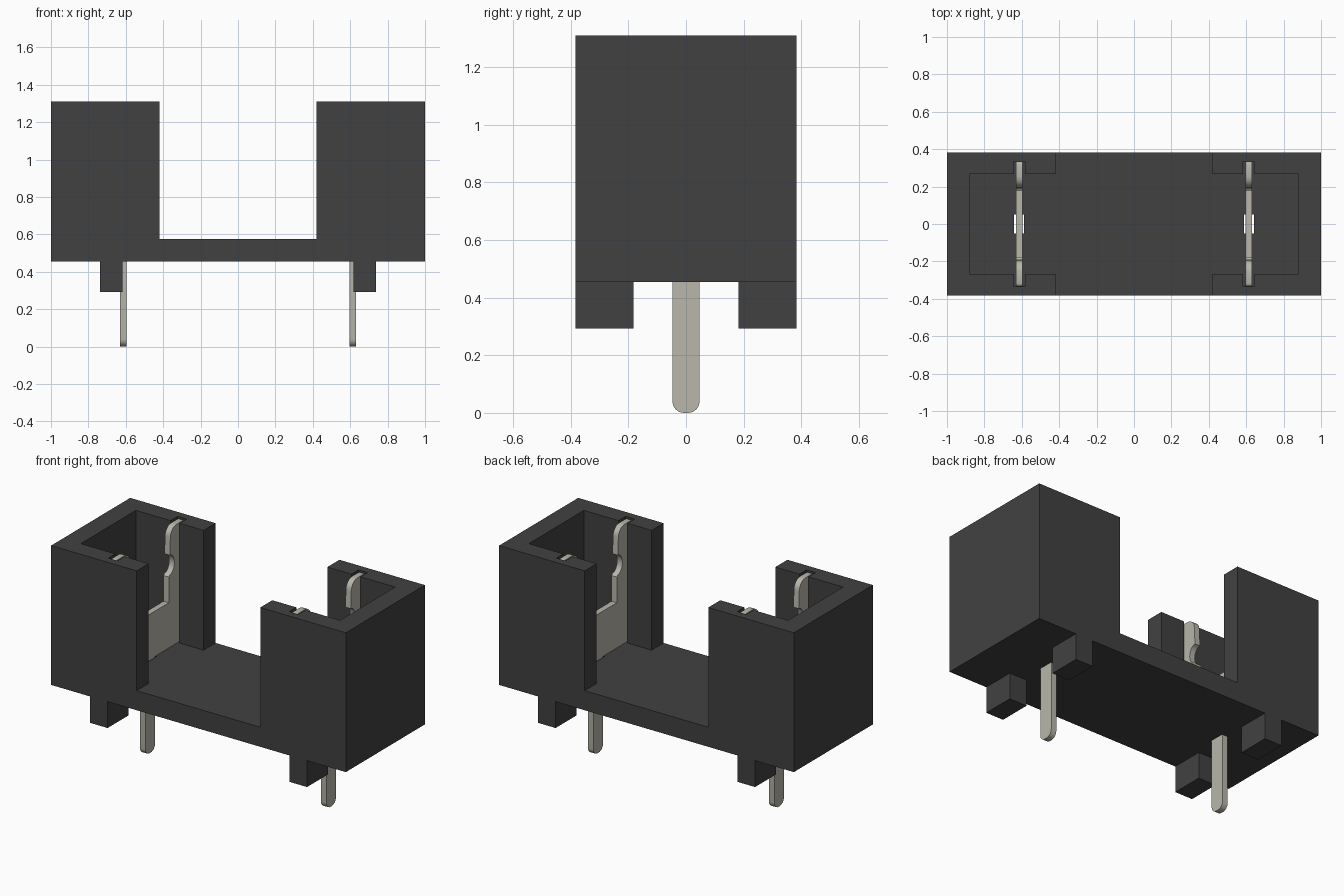
import bpy, bmesh, math

cube = bpy.data.objects.get("Cube")
if cube:
    bpy.data.objects.remove(cube, do_unlink=True)


def material(name, rgb):
    m = bpy.data.materials.new(name)
    m.use_nodes = True
    m.diffuse_color = (*rgb, 1)
    m.node_tree.nodes["Principled BSDF"].inputs["Base Color"].default_value = (*rgb, 1)
    return m


PLASTIC = material("dark grey plastic", (0.053, 0.053, 0.053))
METAL = material("warm tinned metal", (0.48, 0.47, 0.41))


def add_object(name, bm, mat):
    bmesh.ops.recalc_face_normals(bm, faces=bm.faces)
    mesh = bpy.data.meshes.new(name)
    bm.to_mesh(mesh)
    bm.free()
    mesh.materials.append(mat)
    obj = bpy.data.objects.new(name, mesh)
    bpy.context.collection.objects.link(obj)
    return obj


def box(name, x, y, z, mat=PLASTIC):
    bm = bmesh.new()
    bmesh.ops.create_cube(bm, size=1)
    for v in bm.verts:
        v.co = [lo + (c + 0.5) * (hi - lo) for c, (lo, hi) in zip(v.co, (x, y, z))]
    return add_object(name, bm, mat)


def select_only(obj):
    bpy.ops.object.select_all(action='DESELECT')
    obj.select_set(True)
    bpy.context.view_layer.objects.active = obj


def cut(obj, x, y, z):
    cutter = box("cutter", x, y, z)
    cutter.hide_render = True
    mod = obj.modifiers.new("cut", 'BOOLEAN')
    mod.operation, mod.solver, mod.object = 'DIFFERENCE', 'EXACT', cutter
    select_only(obj)
    bpy.ops.object.modifier_apply(modifier=mod.name)
    bpy.data.objects.remove(cutter, do_unlink=True)


def arc(cy, cz, ry, rz, a0, a1, n=6):
    """Points of an elliptical arc in the y-z plane, angles in degrees."""
    angles = [math.radians(a0 + (a1 - a0) * i / n) for i in range(n + 1)]
    return [(cy + ry * math.cos(a), cz + rz * math.sin(a)) for a in angles]


# Housing: a block with the middle gap, end cavities, clip slots and pin holes cut out
BOTTOM, FLOOR, TOP = 0.455, 0.575, 1.31
CLIP_X = 0.614
housing = box("housing", (-1, 1), (-0.383, 0.383), (BOTTOM, TOP))
cut(housing, (-0.42, 0.42), (-0.5, 0.5), (FLOOR, 1.5))
cut(housing, (-0.88, 0.88), (-0.267, 0.267), (FLOOR, 1.5))
for side in (-1, 1):
    cx = side * CLIP_X
    cut(housing, (cx - 0.031, cx + 0.031), (-0.335, 0.335), (FLOOR, 1.5))
    cut(housing, (cx - 0.027, cx + 0.027), (-0.052, 0.052), (0.3, 0.7))

# Half outline of the contact clip: pin, plate, outer edge, arm tip, grip notch, plate top
half = arc(0.007, 0.04, 0.04, 0.04, -90, 0)
half += [(0.047, FLOOR), (0.333, FLOOR)]
half += arc(0.318, 1.29, 0.015, 0.015, 0, 90, 3)
half += arc(0.255, 1.245, 0.06, 0.06, 90, 180)
half += arc(0.19, 1.08, 0.045, 0.06, 90, -90, 8)
half += [(0.18, 1.01), (0.18, 0.852)]
outline = half + [(-y, z) for y, z in reversed(half)]

for side, label in ((-1, "right"), (1, "left")):
    # Sheet metal clip with its solder pin
    bm = bmesh.new()
    x0 = side * CLIP_X - 0.018
    face = bm.faces.new([bm.verts.new((x0, y, z)) for y, z in outline])
    ext = bmesh.ops.extrude_face_region(bm, geom=[face])
    moved = [g for g in ext["geom"] if isinstance(g, bmesh.types.BMVert)]
    bmesh.ops.translate(bm, verts=moved, vec=(0.036, 0, 0))
    clip = add_object(f"{label}_contact_clip", bm, METAL)
    select_only(clip)
    bpy.ops.object.shade_smooth_by_angle(angle=math.radians(35))

    # Stand-off feet
    xs = sorted((side * 0.617, side * 0.737))
    for fy, end in ((-1, "front"), (1, "back")):
        ys = sorted((fy * 0.182, fy * 0.383))
        box(f"{end}_{label}_foot", xs, ys, (0.293, BOTTOM))
